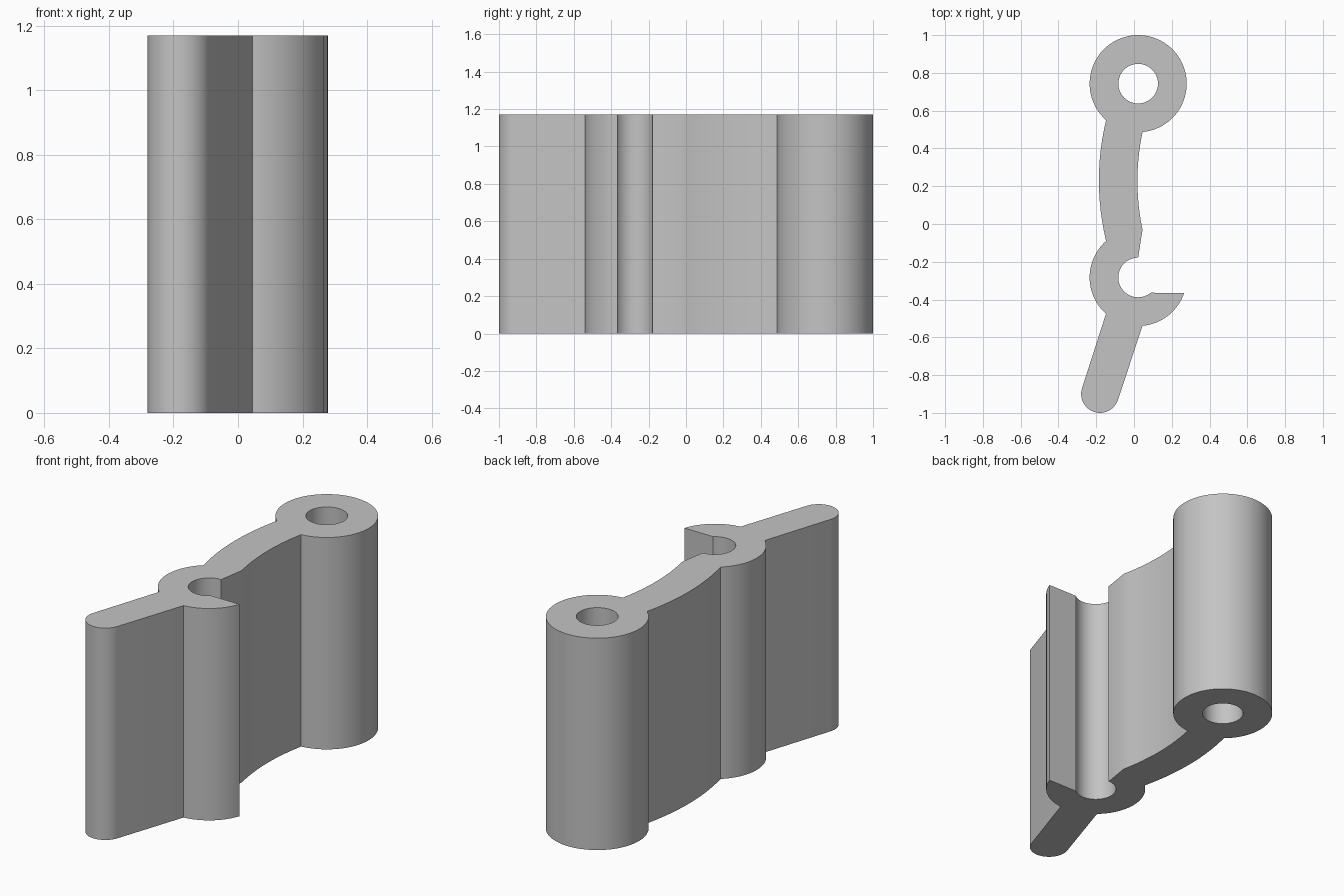
import bpy
import bmesh
from math import cos, sin, radians, atan2, degrees
from mathutils import Vector

cube = bpy.data.objects.get("Cube")
if cube:
    bpy.data.objects.remove(cube)

HEIGHT = 1.17
RING = Vector((0.022, 0.743))
HOOK = Vector((0.022, -0.283))
TIP = Vector((-0.18, -0.9))
OUTER, INNER, TIP_R = 0.257, 0.105, 0.1


def arc(centre, radius, start, end, steps):
    """Points along an arc, angles in degrees."""
    angles = [radians(start + (end - start) * i / steps) for i in range(steps + 1)]
    return [centre + radius * Vector((cos(a), sin(a))) for a in angles]


def angle(centre, x, y):
    return degrees(atan2(y - centre.y, x - centre.x))


def bow(x_end, x_mid, y0, y1, steps=12):
    """Interior points of a shallow curve running in y."""
    pts = []
    for i in range(1, steps):
        t = i / steps
        pts.append(Vector((x_end + (x_mid - x_end) * 4 * t * (1 - t), y0 + (y1 - y0) * t)))
    return pts


# Outline, counter-clockwise from the right of the ring's neck
outline = arc(RING, OUTER, angle(RING, 0.045, 0.487), 360 + angle(RING, -0.148, 0.55), 64)
outline += bow(-0.148, -0.186, 0.55, -0.09)
outline += arc(HOOK, OUTER, angle(HOOK, -0.148, -0.09), 360 + angle(HOOK, -0.148, -0.475), 24)
outline += arc(TIP, TIP_R, 161, 341, 24)
outline += arc(HOOK, OUTER, angle(HOOK, 0.045, -0.54), angle(HOOK, 0.265, -0.365), 18)
outline += arc(HOOK, INNER, angle(HOOK, 0.09, -0.365), -270, 32)
outline += [Vector((0.045, -0.03))]
outline += bow(0.045, 0.018, -0.03, 0.487)
hole = arc(RING, INNER, 0, 352.5, 47)

# Fill the outline around the pin hole and extrude it
bm = bmesh.new()
edges = []
for loop in (outline, hole):
    verts = [bm.verts.new((p.x, p.y, 0)) for p in loop]
    edges += [bm.edges.new((v, verts[(i + 1) % len(verts)])) for i, v in enumerate(verts)]
bmesh.ops.triangle_fill(bm, edges=edges, use_beauty=True, use_dissolve=False)
base = list(bm.faces)
result = bmesh.ops.extrude_face_region(bm, geom=base, use_keep_orig=True)
top = [g for g in result["geom"] if isinstance(g, bmesh.types.BMVert)]
bmesh.ops.translate(bm, verts=top, vec=(0, 0, HEIGHT))
bmesh.ops.recalc_face_normals(bm, faces=bm.faces)

mesh = bpy.data.meshes.new("hinge_link")
bm.to_mesh(mesh)
bm.free()
link = bpy.data.objects.new("hinge_link", mesh)
bpy.context.collection.objects.link(link)

grey = bpy.data.materials.new("plain grey")
grey.use_nodes = True
colour = (0.55, 0.55, 0.55, 1)
grey.diffuse_color = colour
grey.node_tree.nodes["Principled BSDF"].inputs["Base Color"].default_value = colour
mesh.materials.append(grey)

bpy.ops.object.select_all(action="DESELECT")
link.select_set(True)
bpy.context.view_layer.objects.active = link
bpy.ops.object.shade_smooth_by_angle(angle=radians(25))
